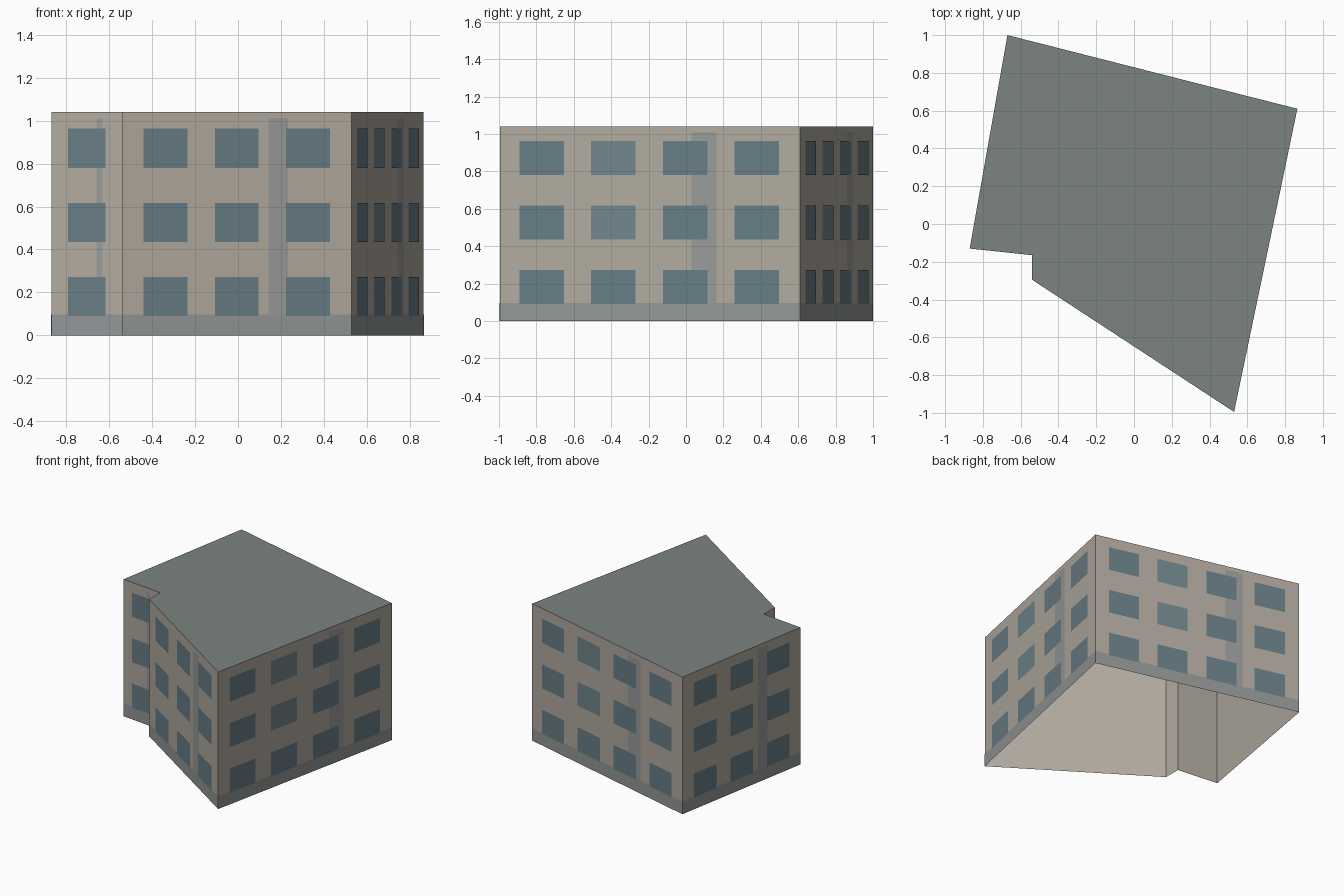
import bpy
from mathutils import Vector

if "Cube" in bpy.data.objects:
    bpy.data.objects.remove(bpy.data.objects["Cube"])

H = 1.04
# footprint, counter-clockwise, and window count of the wall starting at each corner
CORNERS = [Vector(p) for p in [(-0.87, -0.13), (-0.54, -0.165), (-0.54, -0.295),
                               (0.53, -0.995), (0.865, 0.61), (-0.67, 1.0)]]
WINDOWS = [1, 0, 3, 4, 4, 3]
# window layout per wall: (centres along wall, width), as fractions of wall length
LAYOUT = {0: ([], 0), 1: ([0.5], 0.53), 3: ([0.19, 0.5, 0.81], 0.191),
          4: ([0.14, 0.378, 0.618, 0.856], 0.148)}
FLOORS = [(0.09, 0.272), (0.435, 0.617), (0.78, 0.963)]


def material(name, rgb):
    m = bpy.data.materials.new(name)
    m.diffuse_color = (*[(c / 255) ** 2.2 for c in rgb], 1)
    m.use_nodes = True
    m.node_tree.nodes["Principled BSDF"].inputs["Base Color"].default_value = m.diffuse_color
    return m


def build(name, polys, mat):
    verts, faces = [], []
    for poly in polys:
        faces.append(list(range(len(verts), len(verts) + len(poly))))
        verts += poly
    me = bpy.data.meshes.new(name)
    me.from_pydata(verts, [], faces)
    me.materials.append(mat)
    ob = bpy.data.objects.new(name, me)
    bpy.context.collection.objects.link(ob)
    return ob


def panel(i, f0, f1, z0, z1, out=0.0):
    """Upright rectangle on wall i between two fractions of its length."""
    a, b = CORNERS[i], CORNERS[(i + 1) % len(CORNERS)]
    d = (b - a).normalized()
    off = Vector((d.y, -d.x)) * out
    p, q = a.lerp(b, f0) + off, a.lerp(b, f1) + off
    return [(p.x, p.y, z0), (q.x, q.y, z0), (q.x, q.y, z1), (p.x, p.y, z1)]


walls, bands, strips, panes, pale_panes = [], [], [], [], []
for i, count in enumerate(WINDOWS):
    walls.append(panel(i, 0, 1, 0, H))
    bands.append(panel(i, 0, 1, 0, 0.097, 0.001))
    if count:
        strips.append(panel(i, 0.638, 0.722, 0.097, 1.01, 0.001))
    centres, w = LAYOUT[count]
    for col, c in enumerate(centres):
        for row, (z0, z1) in enumerate(FLOORS):
            pale = count == 4 and col == 1 and row > 0
            (pale_panes if pale else panes).append(
                panel(i, c - w / 2, c + w / 2, z0, z1, 0.002))

# shell: open underneath, flat roof on top
build("walls", walls, material("plaster", (176, 169, 158)))
build("roof", [[(p.x, p.y, H) for p in CORNERS]], material("roofing", (122, 130, 127)))
# flat facade details
build("base_band", bands, material("plinth_grey", (146, 150, 149)))
build("vertical_strips", strips, material("strip_grey", (152, 154, 152)))
glass = material("glass", (104, 125, 133))
build("windows", panes, glass)
build("pale_windows", pale_panes, material("pale_glass", (112, 134, 140)))
